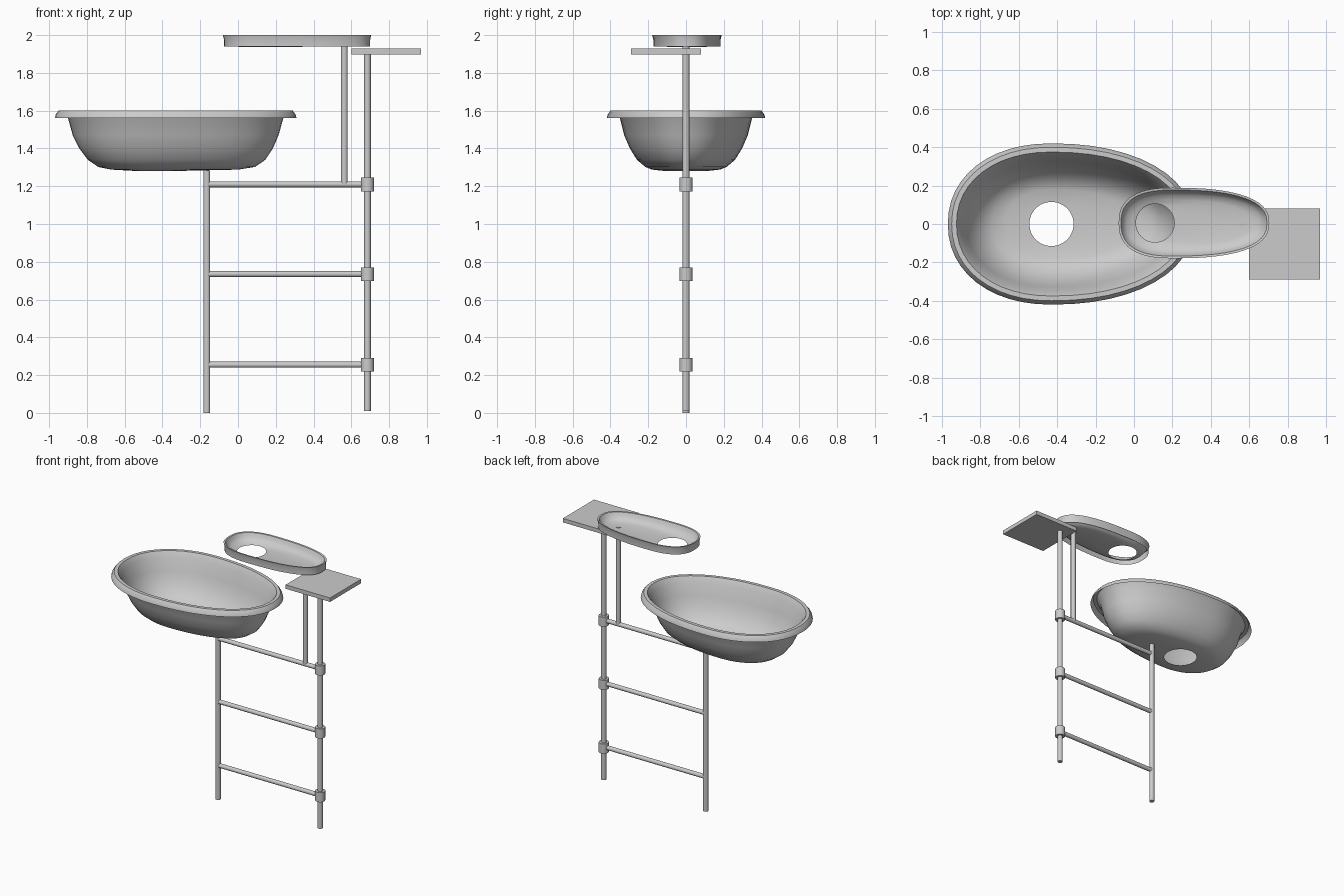
import bpy, bmesh, math
from mathutils import Vector

if "Cube" in bpy.data.objects:
    bpy.data.objects.remove(bpy.data.objects["Cube"])


def finish(name, bm):
    bmesh.ops.recalc_face_normals(bm, faces=bm.faces)
    me = bpy.data.meshes.new(name)
    bm.to_mesh(me)
    bm.free()
    ob = bpy.data.objects.new(name, me)
    bpy.context.collection.objects.link(ob)
    bpy.ops.object.select_all(action='DESELECT')
    ob.select_set(True)
    bpy.context.view_layer.objects.active = ob
    bpy.ops.object.shade_smooth_by_angle(angle=math.radians(40))
    return ob


def tube(name, a, b, r, sides=16):
    a, b = Vector(a), Vector(b)
    bm = bmesh.new()
    bmesh.ops.create_cone(bm, cap_ends=True, segments=sides, radius1=r, radius2=r, depth=(b - a).length)
    bmesh.ops.rotate(bm, verts=bm.verts, matrix=Vector((0, 0, 1)).rotation_difference(b - a).to_matrix())
    bmesh.ops.translate(bm, verts=bm.verts, vec=(a + b) / 2)
    return finish(name, bm)


def egg_loft(name, rings, yc=0, sides=48):
    """Each ring: left x, right x, x of widest point, half width, z, roundness."""
    bm = bmesh.new()
    prev = None
    for xl, xr, cx, w, z, n in rings:
        loop = []
        for i in range(sides):
            t = 2 * math.pi * i / sides
            c, s = math.cos(t), math.sin(t)
            a = xr - cx if c > 0 else cx - xl
            x = cx + a * math.copysign(abs(c) ** (2 / n), c)
            y = yc + w * math.copysign(abs(s) ** (2 / n), s)
            loop.append(bm.verts.new((x, y, z)))
        if prev:
            for i in range(sides):
                j = (i + 1) % sides
                bm.faces.new((prev[i], prev[j], loop[j], loop[i]))
        prev = loop
    return finish(name, bm)


# Large egg-shaped basin: hanging rim, wall, floor, drain hole
B = -0.43
egg_loft("basin", [
    (-0.97, 0.31, B, 0.42, 1.56, 2.15),
    (-0.965, 0.305, B, 0.415, 1.58, 2.15),
    (-0.95, 0.29, B, 0.40, 1.60, 2.15),
    (-0.925, 0.265, B, 0.375, 1.60, 2.15),
    (-0.90, 0.24, B, 0.35, 1.56, 2.15),
    (-0.875, 0.215, B, 0.327, 1.47, 2.15),
    (-0.84, 0.185, B, 0.297, 1.40, 2.15),
    (-0.795, 0.145, B, 0.26, 1.34, 2.15),
    (-0.74, 0.09, B, 0.215, 1.302, 2.15),
    (-0.67, 0.0, B, 0.18, 1.288, 2.15),
    (-0.545, -0.315, B, 0.115, 1.281, 2)])

# Small upper tray: skirt, shallow bowl, drain hole
egg_loft("upper_tray", [
    (-0.073, 0.70, 0.2, 0.178, 1.94, 2.5),
    (-0.074, 0.70, 0.2, 0.178, 1.975, 2.5),
    (-0.08, 0.705, 0.2, 0.184, 2.0, 2.5),
    (-0.068, 0.693, 0.2, 0.172, 1.998, 2.5),
    (-0.058, 0.68, 0.2, 0.162, 1.975, 2.5),
    (-0.04, 0.655, 0.2, 0.145, 1.953, 2.5),
    (-0.01, 0.60, 0.18, 0.12, 1.943, 2.4),
    (0.01, 0.21, 0.11, 0.1, 1.936, 2)], yc=0.005)

# Posts
tube("left_post", (-0.165, 0, 0), (-0.165, 0, 1.283), 0.018)
tube("right_post", (0.685, 0, 0.01), (0.685, 0, 1.905), 0.018)
tube("tray_post", (0.563, 0, 1.21), (0.563, 0, 1.945), 0.018)

# Rungs and their collars
for i, z in enumerate((0.255, 0.735, 1.21)):
    tube(f"rung_{i + 1}", (-0.165, 0, z), (0.685, 0, z), 0.016)
    tube(f"collar_{i + 1}", (0.685, 0, z - 0.037), (0.685, 0, z + 0.035), 0.035)

# Square side shelf
bm = bmesh.new()
bmesh.ops.create_cube(bm, size=1)
bmesh.ops.scale(bm, verts=bm.verts, vec=(0.37, 0.37, 0.03))
bmesh.ops.translate(bm, verts=bm.verts, vec=(0.785, -0.105, 1.913))
finish("side_shelf", bm)
